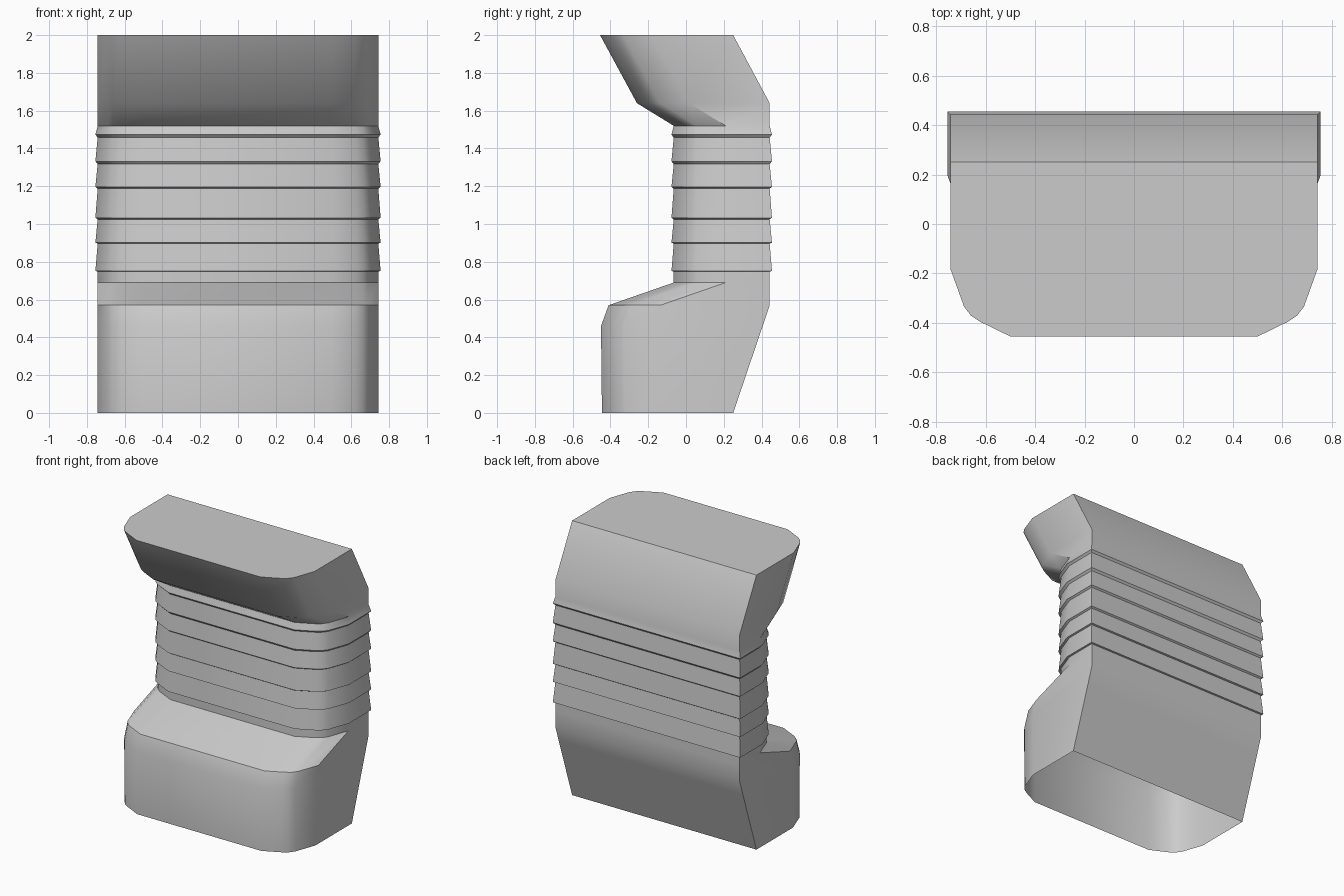
import bpy, bmesh

cube = bpy.data.objects.get("Cube")
if cube:
    bpy.data.objects.remove(cube, do_unlink=True)

grey = bpy.data.materials.new("plain_grey")
grey.use_nodes = True
COLOR = (0.6, 0.6, 0.6, 1)
grey.diffuse_color = COLOR
grey.node_tree.nodes["Principled BSDF"].inputs["Base Color"].default_value = COLOR

HALF = 0.743
BACK, FRONT = 0.443, -0.065
# Rounded front corner: inset from the side, distance behind the front
CORNER = [(0, 0.275), (0.055, 0.122), (0.083, 0.085), (0.12, 0.06), (0.243, 0)]


def ring(bm, z, back, front, flare=0.0):
    """Cross-section with a square back and rounded front corners."""
    right = [(HALF - i + flare * (1 - i), front + d - flare * (1 - d))
             for i, d in CORNER]
    # keep the side wall straight where the flare starts
    right[0] = (HALF + flare, front + CORNER[0][1] - flare)
    right.insert(0, (HALF + flare, back + flare))
    left = [(-x, y) for x, y in right]
    return [bm.verts.new((x, y, z)) for x, y in left + right[::-1]]


# Lower box: height, back, front
levels = [(0, 0.25, -0.445, 0), (0.46, 0.406, -0.45, 0),
          (0.57, BACK, -0.41, 0), (0.69, BACK, FRONT, 0)]

# Ribbed neck: each band flares out at its lower edge and tapers upward
for low, high in [(0.748, 0.751), (0.897, 0.901), (1.025, 1.033),
                  (1.187, 1.197), (1.317, 1.332), (1.458, 1.473)]:
    levels += [(low, BACK, FRONT, 0), (high, BACK, FRONT, 0.012)]

# Overhanging head
levels += [(1.52, BACK, FRONT, 0), (1.64, BACK, -0.26, 0),
           (2.0, 0.25, -0.455, 0)]

# Loft the sections, cap the top and leave the bottom open
bm = bmesh.new()
rings = [ring(bm, *level) for level in levels]
for a, b in zip(rings, rings[1:]):
    for i in range(len(a)):
        j = (i + 1) % len(a)
        bm.faces.new((a[i], a[j], b[j], b[i]))
bm.faces.new(rings[-1])
bm.normal_update()

mesh = bpy.data.meshes.new("ribbed_housing")
bm.to_mesh(mesh)
bm.free()
mesh.materials.append(grey)
housing = bpy.data.objects.new("ribbed_housing", mesh)
bpy.context.collection.objects.link(housing)

bpy.ops.object.select_all(action='DESELECT')
housing.select_set(True)
bpy.context.view_layer.objects.active = housing
bpy.ops.object.shade_smooth_by_angle(angle=0.52)
